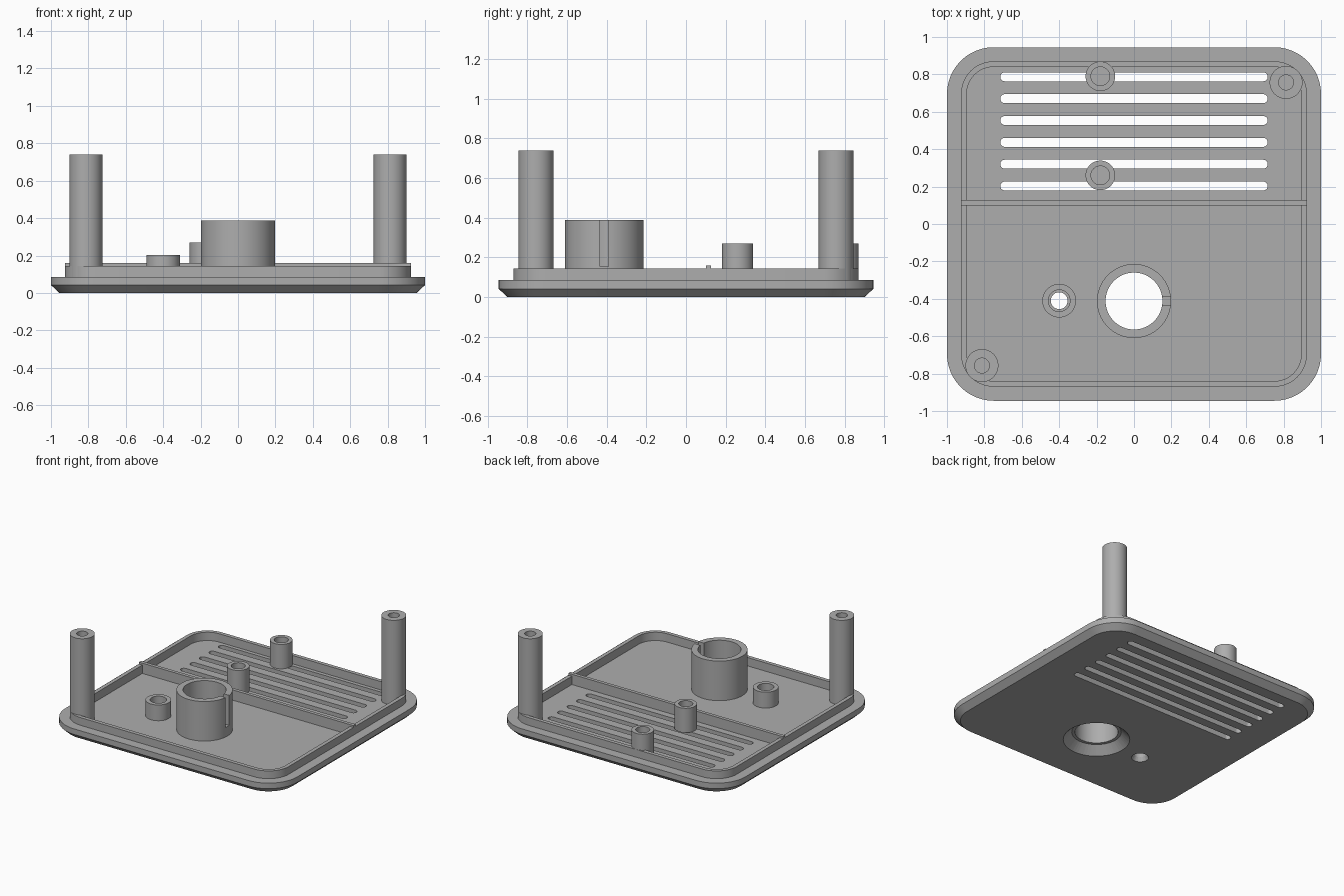
import bpy, bmesh, math

cube = bpy.data.objects.get("Cube")
if cube:
    bpy.data.objects.remove(cube, do_unlink=True)

FLOOR, LEDGE, LIP = 0.08, 0.085, 0.145
HALF_X, HALF_Y, CORNER = 1.0, 0.945, 0.25

grey = bpy.data.materials.new("grey plastic")
grey.use_nodes = True
colour = (0.42, 0.42, 0.42, 1)
grey.diffuse_color = colour
grey.node_tree.nodes["Principled BSDF"].inputs["Base Color"].default_value = colour


def finish(name, bm, smooth=True):
    bmesh.ops.recalc_face_normals(bm, faces=bm.faces[:])
    mesh = bpy.data.meshes.new(name)
    bm.to_mesh(mesh)
    bm.free()
    mesh.materials.append(grey)
    obj = bpy.data.objects.new(name, mesh)
    bpy.context.collection.objects.link(obj)
    if smooth:
        shade(obj)
    return obj


def shade(obj):
    bpy.ops.object.select_all(action="DESELECT")
    obj.select_set(True)
    bpy.context.view_layer.objects.active = obj
    bpy.ops.object.shade_smooth_by_angle(angle=math.radians(30))


def rounded_rect(hx, hy, r, steps=12):
    points = []
    for i, (sx, sy) in enumerate([(1, 1), (-1, 1), (-1, -1), (1, -1)]):
        for k in range(steps + 1):
            a = math.pi / 2 * (i + k / steps)
            points.append((sx * (hx - r) + r * math.cos(a),
                           sy * (hy - r) + r * math.sin(a)))
    return points


def circle(r, steps=64):
    return [(r * math.cos(2 * math.pi * k / steps),
             r * math.sin(2 * math.pi * k / steps)) for k in range(steps)]


def loft(bm, levels, centre=(0, 0), closed=False):
    """Bridge (outline, z) levels; cap the ends or join them into a ring."""
    rings = [[bm.verts.new((x + centre[0], y + centre[1], z)) for x, y in outline]
             for outline, z in levels]
    n = len(rings[0])
    pairs = list(zip(rings, rings[1:]))
    if closed:
        pairs.append((rings[-1], rings[0]))
    else:
        bm.faces.new(rings[0])
        bm.faces.new(rings[-1])
    for a, b in pairs:
        for i in range(n):
            j = (i + 1) % n
            bm.faces.new((a[i], a[j], b[j], b[i]))


def box(bm, x0, x1, y0, y1, z0, z1):
    outline = [(x0, y0), (x1, y0), (x1, y1), (x0, y1)]
    loft(bm, [(outline, z0), (outline, z1)])


def subtract(obj, cutter):
    mod = obj.modifiers.new("cut", "BOOLEAN")
    mod.operation, mod.solver, mod.object = "DIFFERENCE", "EXACT", cutter
    bpy.context.view_layer.objects.active = obj
    bpy.ops.object.modifier_apply(modifier=mod.name)
    bpy.data.objects.remove(cutter, do_unlink=True)
    shade(obj)


def post(name, x, y, r, hole, top, hole_bottom):
    bm = bmesh.new()
    loft(bm, [(circle(r), FLOOR), (circle(r), top), (circle(hole), top),
              (circle(hole), hole_bottom)], (x, y))
    return finish(name, bm)


def ring(name, x, y, r, hole, top):
    bm = bmesh.new()
    loft(bm, [(circle(r), FLOOR), (circle(r), top),
              (circle(hole), top), (circle(hole), FLOOR)], (x, y), closed=True)
    return finish(name, bm)


# Base plate: bevelled underside, ledge, raised lip and sunken floor
section = [(0.045, 0), (0, 0.042), (0, LEDGE), (0.075, LEDGE),
           (0.075, LIP), (0.105, LIP), (0.105, FLOOR)]
bm = bmesh.new()
loft(bm, [(rounded_rect(HALF_X - d, HALF_Y - d, CORNER - d), z) for d, z in section])
plate = finish("base_plate", bm)

# Vent slots and the two countersunk holes
TUBE, BOSS = (0, -0.412), (-0.4, -0.41)
bm = bmesh.new()
for i in range(6):
    slot = rounded_rect(0.715, 0.024, 0.0239, 6)
    loft(bm, [(slot, -0.1), (slot, 0.2)], (0, 0.203 + i * 0.1168))
loft(bm, [(circle(r), z) for r, z in
          [(0.245, -0.01), (0.175, 0.06), (0.152, 0.06), (0.152, 0.2)]], TUBE)
loft(bm, [(circle(r), z) for r, z in
          [(0.065, -0.01), (0.045, 0.03), (0.045, 0.2)]], BOSS)
subtract(plate, finish("plate_cutter", bm, False))

# Divider rib
bm = bmesh.new()
box(bm, -0.925, 0.925, 0.1, 0.127, FLOOR, 0.16)
finish("divider_rib", bm, False)

# Large tube with a key slot on its left side
tube = ring("large_tube", *TUBE, 0.198, 0.152, 0.388)
bm = bmesh.new()
box(bm, 0.1, 0.3, TUBE[1] - 0.022, TUBE[1] + 0.022, 0.155, 0.5)
subtract(tube, finish("slot_cutter", bm, False))

# Small bushing and the posts
ring("small_bushing", *BOSS, 0.09, 0.058, 0.203)
for name, s in (("front_right_post", -1), ("back_left_post", 1)):
    post(name, s * 0.813, s * 0.757, 0.088, 0.04, 0.74, 0.2)
for name, y in (("front_short_post", 0.26), ("back_short_post", 0.79)):
    post(name, -0.18, y, 0.079, 0.05, 0.27, 0.1)
